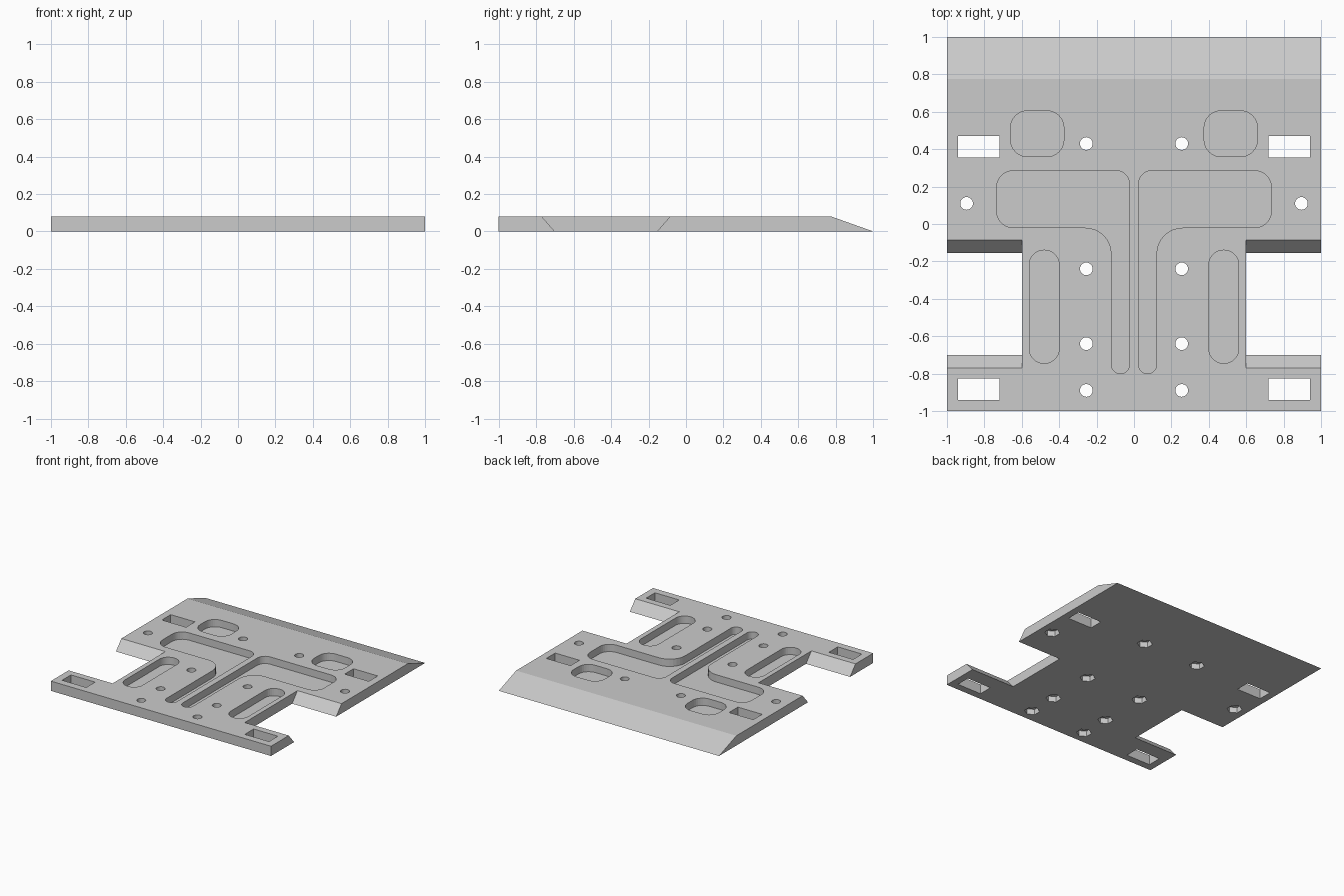
import bpy, bmesh, math
from mathutils import Vector

if "Cube" in bpy.data.objects:
    bpy.data.objects.remove(bpy.data.objects["Cube"])

T = 0.08          # plate thickness
FLOOR = 0.02      # height of the pocket floors


def rounded(corners, n=8):
    """Outline of a right-angled polygon; corners are (x, y, radius)."""
    pts = []
    for i, (x, y, r) in enumerate(corners):
        p = Vector((x, y))
        if r == 0:
            pts.append(p)
            continue
        u = (Vector(corners[i - 1][:2]) - p).normalized()
        v = (Vector(corners[(i + 1) % len(corners)][:2]) - p).normalized()
        c = p + (u + v) * r
        for k in range(n + 1):
            a = math.pi / 2 * k / n
            pts.append(c - v * r * math.cos(a) - u * r * math.sin(a))
    return pts


def rect(x0, x1, y0, y1, r=0):
    return rounded([(x0, y0, r), (x1, y0, r), (x1, y1, r), (x0, y1, r)])


def ngon(x, y, r, n, start=0):
    return [Vector((x + r * math.cos(start + 2 * math.pi * k / n),
                    y + r * math.sin(start + 2 * math.pi * k / n))) for k in range(n)]


def add_prism(bm, base, offset):
    """Extrude a list of 3D points along an offset."""
    a = [bm.verts.new(p) for p in base]
    b = [bm.verts.new(Vector(p) + Vector(offset)) for p in base]
    bm.faces.new(a)
    bm.faces.new(b[::-1])
    for i in range(len(a)):
        j = (i + 1) % len(a)
        bm.faces.new((a[i], b[i], b[j], a[j]))


def add_column(bm, outline, z0, z1):
    """Vertical prism, built on both sides of the centre line."""
    for s in (1, -1):
        add_prism(bm, [(s * p.x, p.y, z0) for p in outline], (0, 0, z1 - z0))


def finish(bm, name):
    bmesh.ops.recalc_face_normals(bm, faces=bm.faces[:])
    me = bpy.data.meshes.new(name)
    bm.to_mesh(me)
    bm.free()
    ob = bpy.data.objects.new(name, me)
    bpy.context.collection.objects.link(ob)
    return ob


# Plate with a sloped rear edge
bm = bmesh.new()
add_prism(bm, [(-1, -1, 0), (-1, 1, 0), (-1, 0.775, T), (-1, -1, T)], (2, 0, 0))
plate = finish(bm, "base_plate")
grey = bpy.data.materials.new("light grey")
grey.diffuse_color = (0.6, 0.6, 0.6, 1)
grey.use_nodes = True
grey.node_tree.nodes["Principled BSDF"].inputs["Base Color"].default_value = grey.diffuse_color
plate.data.materials.append(grey)

# Through cuts: side notches with sloped ends, rectangular slots, screw holes
screws = [(0.255, 0.43), (0.255, -0.24), (0.255, -0.64), (0.255, -0.89), (0.895, 0.11)]
bm = bmesh.new()
for s in (1, -1):
    notch = [(s * 0.6, -0.63, -T), (s * 0.6, -0.225, -T),
             (s * 0.6, -0.015, 2 * T), (s * 0.6, -0.84, 2 * T)]
    add_prism(bm, notch, (s * 0.5, 0, 0))
for y0, y1 in ((0.355, 0.47), (-0.94, -0.825)):
    add_column(bm, rect(0.72, 0.94, y0, y1), -0.1, 0.2)
for x, y in screws:
    add_column(bm, ngon(x, y, 0.034, 24), -0.1, 0.2)
through = finish(bm, "through_cutter")

# Shallow pockets in the top: rounded windows, long slots, bent channels
bm = bmesh.new()
add_column(bm, rect(0.375, 0.66, 0.36, 0.605, 0.09), FLOOR, 0.2)
add_column(bm, rect(0.4, 0.56, -0.745, -0.14, 0.079), FLOOR, 0.2)
add_column(bm, rounded([(0.025, -0.8, 0.047), (0.12, -0.8, 0.047), (0.12, -0.02, 0.14),
                        (0.735, -0.02, 0.09), (0.735, 0.285, 0.09), (0.025, 0.285, 0.07)]),
           FLOOR, 0.2)
pockets = finish(bm, "pocket_cutter")

# Hexagonal nut recesses underneath
bm = bmesh.new()
for x, y in screws:
    add_column(bm, ngon(x, y, 0.058, 6, math.pi / 6), -0.1, 0.045)
nuts = finish(bm, "nut_cutter")

# Cut everything, bake the result and drop the cutters
cutters = (through, pockets, nuts)
for c in cutters:
    m = plate.modifiers.new(c.name, 'BOOLEAN')
    m.operation = 'DIFFERENCE'
    m.solver = 'EXACT'
    m.object = c
deps = bpy.context.evaluated_depsgraph_get()
baked = bpy.data.meshes.new_from_object(plate.evaluated_get(deps))
plate.modifiers.clear()
plate.data = baked
baked.materials.clear()
baked.materials.append(grey)
for p in baked.polygons:
    p.material_index = 0
for c in cutters:
    bpy.data.objects.remove(c)
